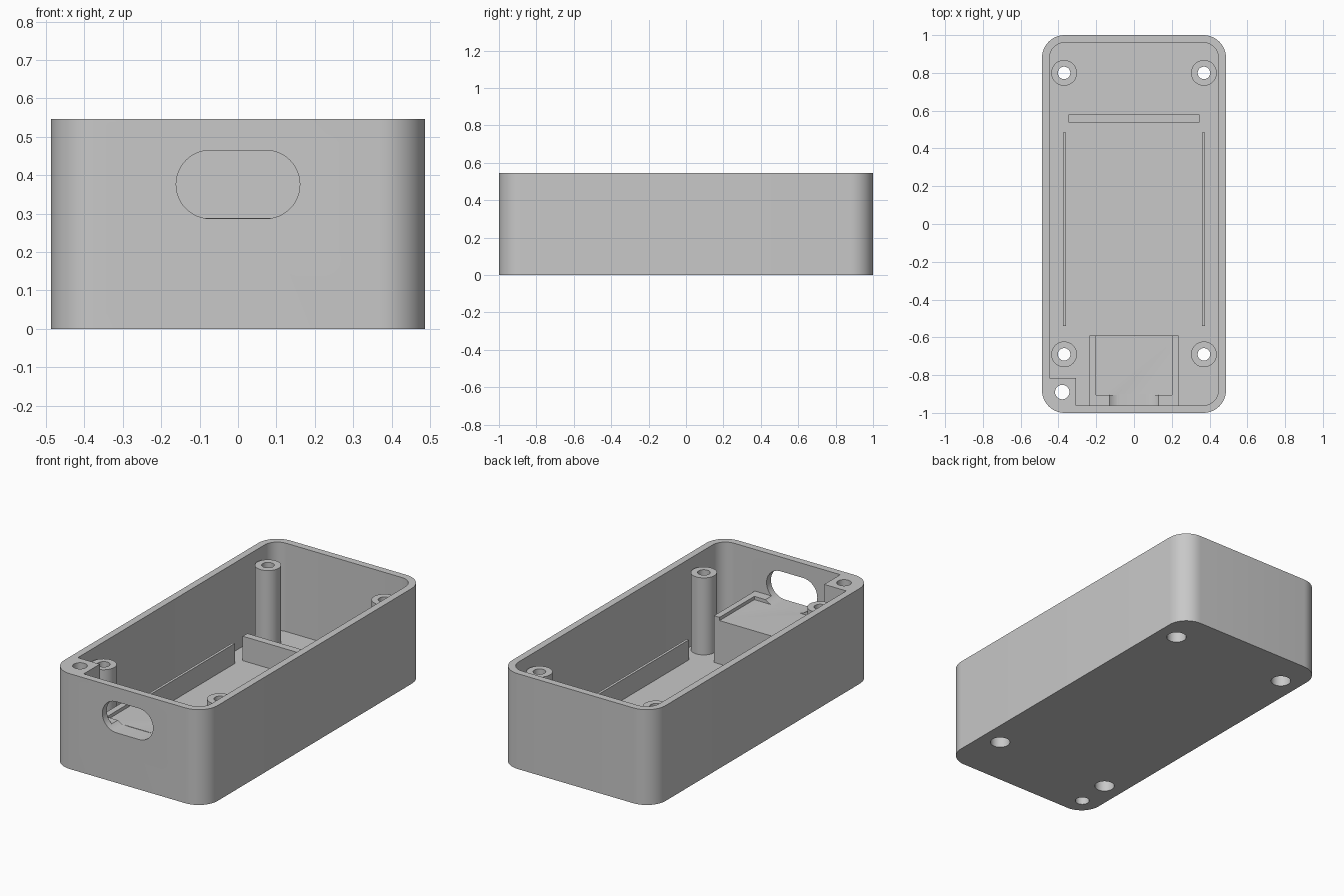
import bpy, bmesh, math
from mathutils import Vector

cube = bpy.data.objects.get("Cube")
if cube:
    bpy.data.objects.remove(cube, do_unlink=True)

W, L, H = 0.487, 1.0, 0.547       # half width, half length, height
WALL, FLOOR = 0.04, 0.04
POST_TOP = 0.482
DECK_TOP, LIP_TOP = 0.289, 0.308

grey = bpy.data.materials.new("light_grey_plastic")
grey.use_nodes = True
colour = (0.58, 0.58, 0.58, 1)
grey.diffuse_color = colour
grey.node_tree.nodes["Principled BSDF"].inputs["Base Color"].default_value = colour


def arc(cx, cy, r, start, sweep, steps=12):
    """Points along a circular arc, angles in degrees."""
    angles = [math.radians(start + sweep * i / steps) for i in range(steps + 1)]
    return [(cx + r * math.cos(a), cy + r * math.sin(a)) for a in angles]


def rounded_corners(w, l, r):
    """Four corner arcs of a rounded rectangle, the last one at -x, -y removed by slicing."""
    centres = [(w - r, -l + r), (w - r, l - r), (-w + r, l - r), (-w + r, -l + r)]
    return [arc(x, y, r, 90 * i - 90, 90) for i, (x, y) in enumerate(centres)]


def prism(name, outline, low, high, along_y=False):
    """Extrude an outline along z, or along y when the outline is in x, z."""
    bm = bmesh.new()
    place = (lambda p, d: Vector((p[0], d, p[1]))) if along_y else (lambda p, d: Vector((*p, d)))
    face = bm.faces.new([bm.verts.new(place(p, low)) for p in outline])
    made = bmesh.ops.extrude_face_region(bm, geom=[face])["geom"]
    shift = place((0, 0), high - low)
    bmesh.ops.translate(bm, vec=shift, verts=[v for v in made if isinstance(v, bmesh.types.BMVert)])
    bmesh.ops.recalc_face_normals(bm, faces=bm.faces)
    mesh = bpy.data.meshes.new(name)
    bm.to_mesh(mesh)
    bm.free()
    mesh.materials.append(grey)
    obj = bpy.data.objects.new(name, mesh)
    bpy.context.collection.objects.link(obj)
    return obj


def box(name, x0, x1, y0, y1, z0, z1):
    return prism(name, [(x0, y0), (x1, y0), (x1, y1), (x0, y1)], z0, z1)


def cylinder(name, x, y, r, z0, z1):
    return prism(name, arc(x, y, r, 0, 360, 48)[:-1], z0, z1)


def activate(obj):
    bpy.ops.object.select_all(action='DESELECT')
    obj.select_set(True)
    bpy.context.view_layer.objects.active = obj


def cut(obj, cutters):
    activate(obj)
    for cutter in cutters:
        mod = obj.modifiers.new("cut", 'BOOLEAN')
        mod.operation, mod.solver, mod.object = 'DIFFERENCE', 'EXACT', cutter
        bpy.ops.object.modifier_apply(modifier=mod.name)


# Cutters: cavity leaving a square corner block, port opening, screw holes
outline = sum(rounded_corners(W - WALL, L - WALL, 0.08)[:3], [])
outline += [(-W + WALL, -0.814), (-0.307, -0.814), (-0.307, -L + WALL)]
cavity = prism("cavity_cutter", outline, FLOOR, H + 0.1)

port_outline = arc(0.072, 0.376, 0.089, -90, 180, 24) + arc(-0.072, 0.376, 0.089, 90, 180, 24)
port = prism("port_cutter", port_outline, -L - 0.1, -0.9, along_y=True)

corner_hole = cylinder("corner_hole_cutter", -0.38, -0.89, 0.038, -0.1, H + 0.1)
post_spots = [(x, y) for y in (-0.69, 0.8) for x in (-0.37, 0.37)]
screw_holes = []
for x, y in post_spots:
    screw_holes.append([cylinder("bore_cutter", x, y, 0.033, -0.1, H + 0.1),
                        cylinder("head_recess_cutter", x, y, 0.053, -0.1, 0.12)])

# Case shell
shell = prism("case_shell", sum(rounded_corners(W, L, 0.12), []), 0, H)
cut(shell, [cavity, port, corner_hole] + [c for pair in screw_holes for c in pair])
parts = [shell]

# Screw posts
for (x, y), pair in zip(post_spots, screw_holes):
    side = "left" if x > 0 else "right"
    end = "front" if y < 0 else "back"
    post = cylinder(f"{end}_{side}_post", x, y, 0.068, FLOOR, POST_TOP)
    cut(post, pair)
    parts.append(post)

# Raised deck behind the port, with a low lip on three sides
u_shape = [(-0.235, -0.96), (0.235, -0.96), (0.235, -0.59), (0.2, -0.59),
           (0.2, -0.905), (-0.2, -0.905), (-0.2, -0.59), (-0.235, -0.59)]
deck = box("port_deck", -0.235, 0.235, -0.96, -0.59, FLOOR, DECK_TOP)
lip = prism("port_deck_lip", u_shape, DECK_TOP, LIP_TOP)
for obj in (deck, lip):
    cut(obj, [port])
    parts.append(obj)

# Side rails and rear stop on the floor
for side, s in (("left", 1), ("right", -1)):
    x0, x1 = sorted((s * 0.36, s * 0.375))
    parts.append(box(f"{side}_rail", x0, x1, -0.54, 0.485, FLOOR, 0.155))
parts.append(box("rear_stop", -0.347, 0.347, 0.538, 0.58, FLOOR, 0.18))

# Remove cutters and smooth the curved faces
for cutter in [cavity, port, corner_hole] + [c for pair in screw_holes for c in pair]:
    bpy.data.objects.remove(cutter, do_unlink=True)
for obj in parts:
    activate(obj)
    bpy.ops.object.shade_smooth_by_angle(angle=math.radians(30))
